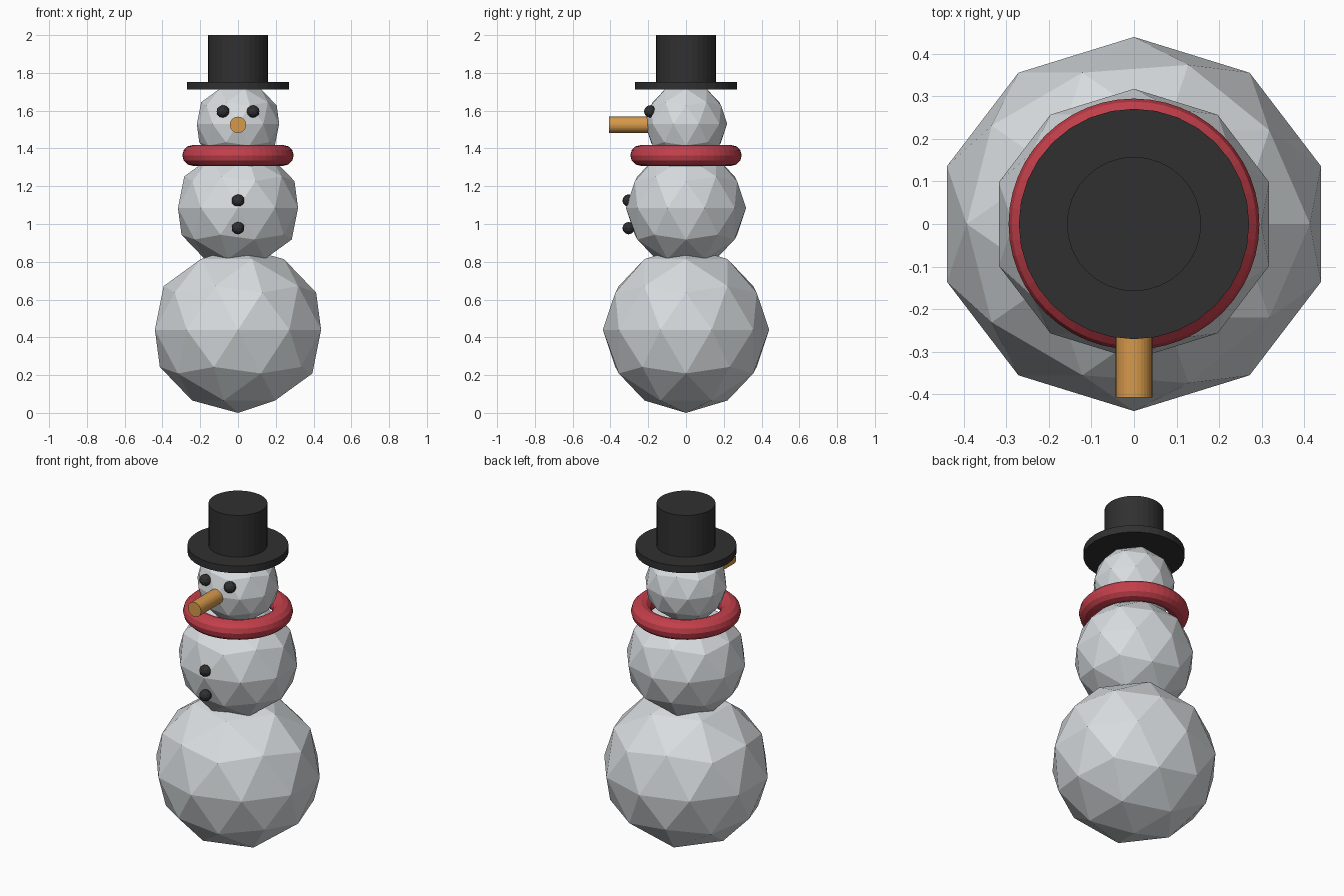
import bpy
from math import pi

cube = bpy.data.objects.get("Cube")
if cube:
    bpy.data.objects.remove(cube, do_unlink=True)


def material(name, rgb):
    mat = bpy.data.materials.new(name)
    mat.use_nodes = True
    color = (*rgb, 1)
    mat.diffuse_color = color
    mat.node_tree.nodes["Principled BSDF"].inputs["Base Color"].default_value = color
    return mat


snow = material("snow", (0.69, 0.72, 0.74))
black = material("black", (0.03, 0.03, 0.03))
red = material("scarf red", (0.55, 0.05, 0.07))
orange = material("carrot orange", (0.67, 0.32, 0.07))


def finish(name, mat):
    obj = bpy.context.object
    obj.name = name
    obj.data.materials.append(mat)
    return obj


def ball(name, mat, radius, location):
    # Faceted ball stretched so that it is equally wide along every axis
    bpy.ops.mesh.primitive_ico_sphere_add(subdivisions=2, radius=radius, location=location)
    obj = finish(name, mat)
    obj.dimensions = (2 * radius,) * 3
    return obj


def cylinder(name, mat, radius, depth, location, rotation=(0, 0, 0)):
    bpy.ops.mesh.primitive_cylinder_add(vertices=32, radius=radius, depth=depth,
                                        location=location, rotation=rotation)
    return finish(name, mat)


# Three stacked snowballs
ball("base_snowball", snow, 0.44, (0, 0, 0.44))
ball("middle_snowball", snow, 0.318, (0, 0, 1.085))
ball("head_snowball", snow, 0.218, (0, 0, 1.53))

# Scarf ring
bpy.ops.mesh.primitive_torus_add(major_radius=0.24, minor_radius=0.055, major_segments=48,
                                 minor_segments=12, location=(0, 0, 1.363))
finish("scarf", red)

# Top hat
cylinder("hat_brim", black, 0.271, 0.042, (0, 0, 1.732))
cylinder("hat_crown", black, 0.158, 0.27, (0, 0, 1.865))

# Nose pointing forward
cylinder("nose", orange, 0.043, 0.26, (0, -0.278, 1.525), (pi / 2, 0, 0))

# Eyes and buttons
for side, x in (("left", 0.08), ("right", -0.08)):
    ball(side + "_eye", black, 0.033, (x, -0.19, 1.596))
for place, z in (("upper", 1.124), ("lower", 0.978)):
    ball(place + "_button", black, 0.033, (0, -0.304, z))
